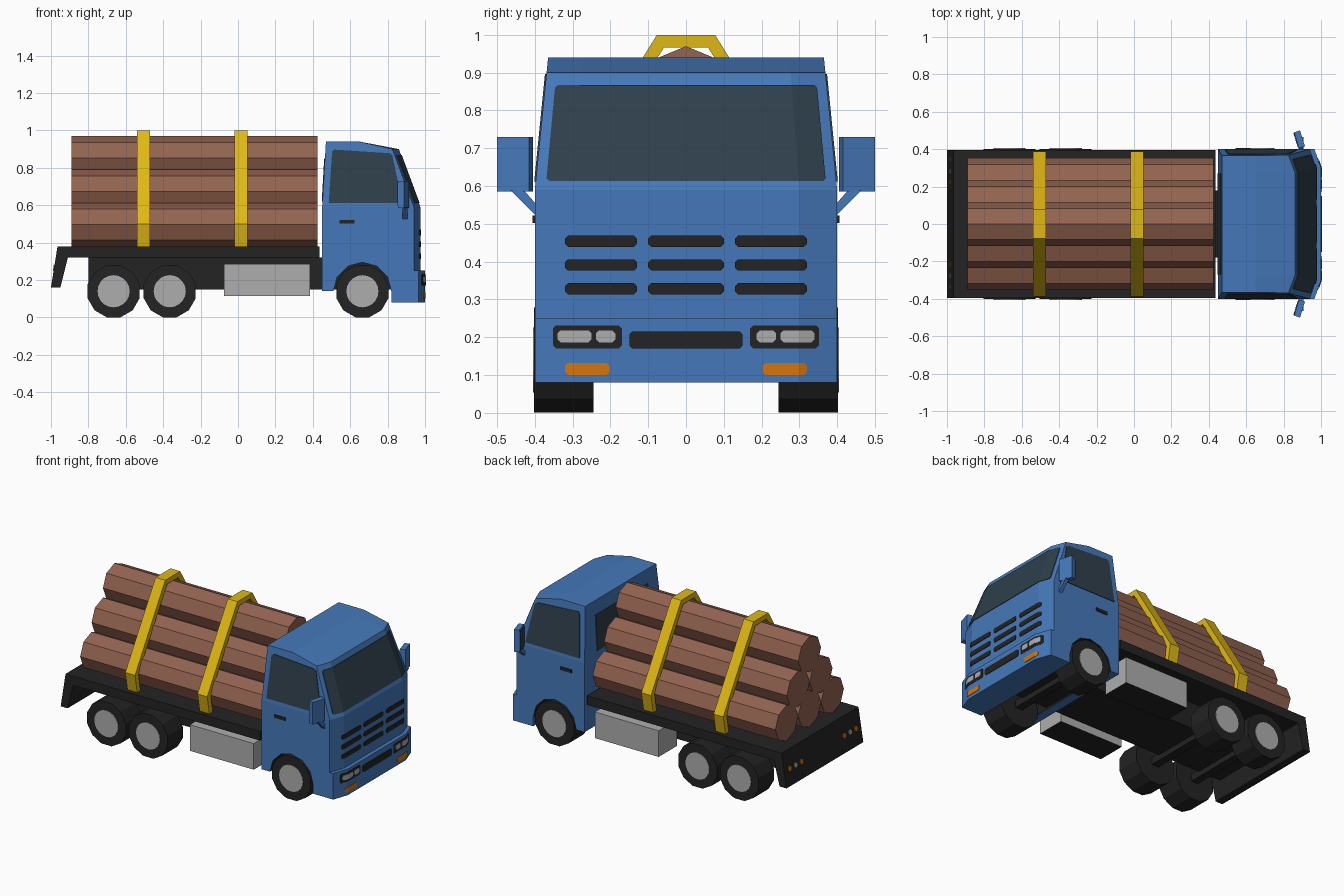
import bpy
import bmesh
from math import cos, sin, pi

cube = bpy.data.objects.get("Cube")
if cube:
    bpy.data.objects.remove(cube, do_unlink=True)


def material(name, rgb):
    m = bpy.data.materials.new(name)
    m.use_nodes = True
    m.diffuse_color = (*rgb, 1)
    bsdf = next(n for n in m.node_tree.nodes if n.type == 'BSDF_PRINCIPLED')
    bsdf.inputs["Base Color"].default_value = (*rgb, 1)
    bsdf.inputs["Roughness"].default_value = 0.8
    return m


BLUE = material("cab blue", (.06, .19, .49))
BLACK = material("chassis black", (.017, .017, .017))
GLASS = material("dark glass", (.028, .05, .07))
GREY = material("light grey", (.42, .42, .42))
BARK = material("bark brown", (.29, .125, .08))
YELLOW = material("strap yellow", (.74, .48, .008))
ORANGE = material("indicator orange", (.66, .18, .004))

SIDES = ((-1, "front_side"), (1, "back_side"))


def loft(name, rings, *mats, rule=None):
    """Skin equal-length rings of points and cap both ends."""
    bm = bmesh.new()
    rows = [[bm.verts.new(p) for p in ring] for ring in rings]
    n = len(rows[0])
    for a, b in zip(rows, rows[1:]):
        for i in range(n):
            j = (i + 1) % n
            bm.faces.new((a[i], a[j], b[j], b[i]))
    bm.faces.new(rows[0])
    bm.faces.new(rows[-1])
    bmesh.ops.recalc_face_normals(bm, faces=bm.faces)
    if rule:
        for f in bm.faces:
            f.material_index = rule(f)
    mesh = bpy.data.meshes.new(name)
    bm.to_mesh(mesh)
    bm.free()
    for m in mats:
        mesh.materials.append(m)
    ob = bpy.data.objects.new(name, mesh)
    bpy.context.collection.objects.link(ob)
    return ob


def along_x(name, yz, x0, x1, *mats, **kw):
    return loft(name, [[(x, y, z) for y, z in yz] for x in (x0, x1)], *mats, **kw)


def along_y(name, xz, y0, y1, *mats, **kw):
    return loft(name, [[(x, y, z) for x, z in xz] for y in (y0, y1)], *mats, **kw)


def box(name, x, y, z, *mats, **kw):
    rect = [(x[0], z[0]), (x[1], z[0]), (x[1], z[1]), (x[0], z[1])]
    return along_y(name, rect, y[0], y[1], *mats, **kw)


def circle(cx, cz, r, n, turn=0.0):
    return [(cx + r * cos(2 * pi * (i + turn) / n), cz + r * sin(2 * pi * (i + turn) / n))
            for i in range(n)]


# Cab shape: half width by height, and nose position with set-back corners
def half_width(z):
    return .4 - max(0, z - .59) * .1


def corner(f):
    return .035 * max(0, abs(f) - .75) / .25


def nose(f, z):
    base = 1.0 if z < .25 else .975 - max(0, z - .59) * .371
    return base - corner(f)


def cab_body(name, profile, *mats, **kw):
    rings = [[(x - (corner(f) if x > .83 else 0), f * half_width(z), z) for x, z in profile]
             for f in (-1, -.75, .75, 1)]
    return loft(name, rings, *mats, **kw)


def nose_plate(name, y0, y1, z0, z1, mat, lift=.004, cut=.008):
    """Thin plate with clipped corners that follows the bent nose."""
    f0, f1, c = y0 / .4, y1 / .4, cut / .4
    cols = [f0, f0 + c] + [b for b in (-.75, .75) if f0 + c < b < f1 - c] + [f1 - c, f1]
    rings = []
    for f in cols:
        d = cut if f in (f0, f1) else 0
        lo, hi = z0 + d, z1 - d
        rings.append([(nose(f, z) + k, f * half_width(z), z)
                      for z, k in ((lo, -.003), (lo, lift), (hi, lift), (hi, -.003))])
    loft(name, rings, mat)


# Cab
arch = [(.665 - .155 * cos(pi * i / 6), .14 + .155 * sin(pi * i / 6)) for i in range(7)]
cab_body("cab_lower", [(.45, .59), (.45, .14)] + arch + [(.975, .14), (.975, .59)], BLUE, BLACK,
         rule=lambda f: int(abs(f.normal.y) < .5 and f.calc_center_median().z < .32
                            and .5 < f.calc_center_median().x < .83))
cab_body("cab_upper", [(.45, .59), (.975, .59), (.86, .9), (.65, .94), (.47, .94)], BLUE)
cab_body("bumper", [(.82, .08), (1, .08), (1, .25), (.82, .25)], BLUE)

# Windows
nose_plate("windscreen", -.372, .372, .613, .868, GLASS)
box("rear_window", (.444, .475), (-.27, .27), (.62, .85), GLASS)
rear = bpy.data.objects["rear_window"]
for v in rear.data.vertices:
    v.co.x = .45 + (v.co.z - .59) * .057 + (-.004 if v.co.x < .46 else .003)
pane = [(.485, .612), (.875, .612), (.865, .68), (.825, .868), (.81, .878), (.515, .897), (.503, .885)]
for s, side in SIDES:
    loft("side_window_" + side,
         [[(x, s * (half_width(z) + k), z) for x, z in pane] for k in (-.003, .004)], GLASS)
    box("door_handle_" + side, (.542, .622), (s * .398, s * .406), (.502, .522), BLACK)

    # Mirrors
    head = [(.856, .49), (.888, .5), (.914, .415), (.882, .405)]
    loft("mirror_" + side, [[(x, s * y, z) for x, y in head] for z in (.585, .73)], BLUE)
    back = [(.857, .486), (.881, .409), (.876, .409), (.852, .486)]
    loft("mirror_glass_" + side, [[(x, s * y, z) for x, y in back] for z in (.595, .72)], GLASS)
    along_x("mirror_arm_" + side,
            [(s * y, z) for y, z in ((.395, .52), (.395, .55), (.43, .59), (.465, .59))],
            .88, .905, BLUE)

# Grille, bumper vent and lamps
for r, z in enumerate((.328, .391, .454)):
    for c, (y0, y1) in enumerate(((-.32, -.13), (-.1, .1), (.13, .32))):
        nose_plate(f"grille_slot_{r}_{c}", y0, y1, z - .015, z + .015, BLACK)
nose_plate("bumper_vent", -.15, .15, .17, .215, BLACK)
for s, side in SIDES:
    for part, a, b, z0, z1, mat, lift in (
            ("lamp_housing", .17, .352, .17, .231, BLACK, .002),
            ("inner_lamp", .187, .238, .186, .218, GREY, .005),
            ("outer_lamp", .25, .34, .186, .218, GREY, .005),
            ("indicator", .203, .32, .1, .132, ORANGE, .003)):
        y0, y1 = sorted((s * a, s * b))
        nose_plate(f"{part}_{side}", y0, y1, z0, z1, mat, lift)

# Chassis, bed and sloped tail panel
box("chassis_beam", (-.8, .83), (-.18, .18), (.15, .32), BLACK)
box("bed", (-.965, .435), (-.395, .395), (.32, .38), BLACK)
along_y("tail_panel", [(-.965, .38), (-1, .16), (-.95, .16), (-.91, .32), (-.91, .38)],
        -.395, .395, BLACK)
for s, side in SIDES:
    for i, (y, mat) in enumerate(((.22, ORANGE), (.28, GREY), (.34, ORANGE))):
        lamp = circle(s * y, .265, .016, 8, .5)
        loft(f"tail_lamp_{i}_{side}",
             [[(-.965 - (.38 - z) * .16 + k, p, z) for p, z in lamp] for k in (.003, -.004)], mat)
    # Side tanks with dark undersides
    box("side_tank_" + side, (-.075, .385), (s * .2, s * .388), (.115, .285), GREY, BLACK,
        rule=lambda f: int(f.normal.z < -.5))

# Wheels
for i, x in enumerate((-.665, -.365, .665)):
    for s, side in SIDES:
        tyre = circle(x, .14, .144, 12, .5)
        along_y(f"tyre_{i}_{side}", tyre, s * .245, s * .402, BLACK)
        along_y(f"hub_{i}_{side}", circle(x, .14, .086, 20), s * .39, s * .405, GREY)
    box(f"axle_{i}", (x - .025, x + .025), (-.25, .25), (.115, .165), BLACK)

# Log stack
for row, (z, ys) in enumerate(((.496, (-.235, 0, .235)), (.673, (-.1175, .1175)), (.853, (0,)))):
    for i, y in enumerate(ys):
        along_x(f"log_{row}_{i}", circle(y, z, .117, 8), -.89, .425, BARK)

# Straps over the logs
outer = [(.365, .378), (.388, .5), (.077, 1)]
inner = [(.058, .967), (.352, .495), (.33, .378)]
band = outer + [(-y, z) for y, z in outer[::-1]] + [(-y, z) for y, z in inner[::-1]] + inner
for name, x in (("rear_strap", -.505), ("forward_strap", .015)):
    along_x(name, band, x - .035, x + .035, YELLOW)
